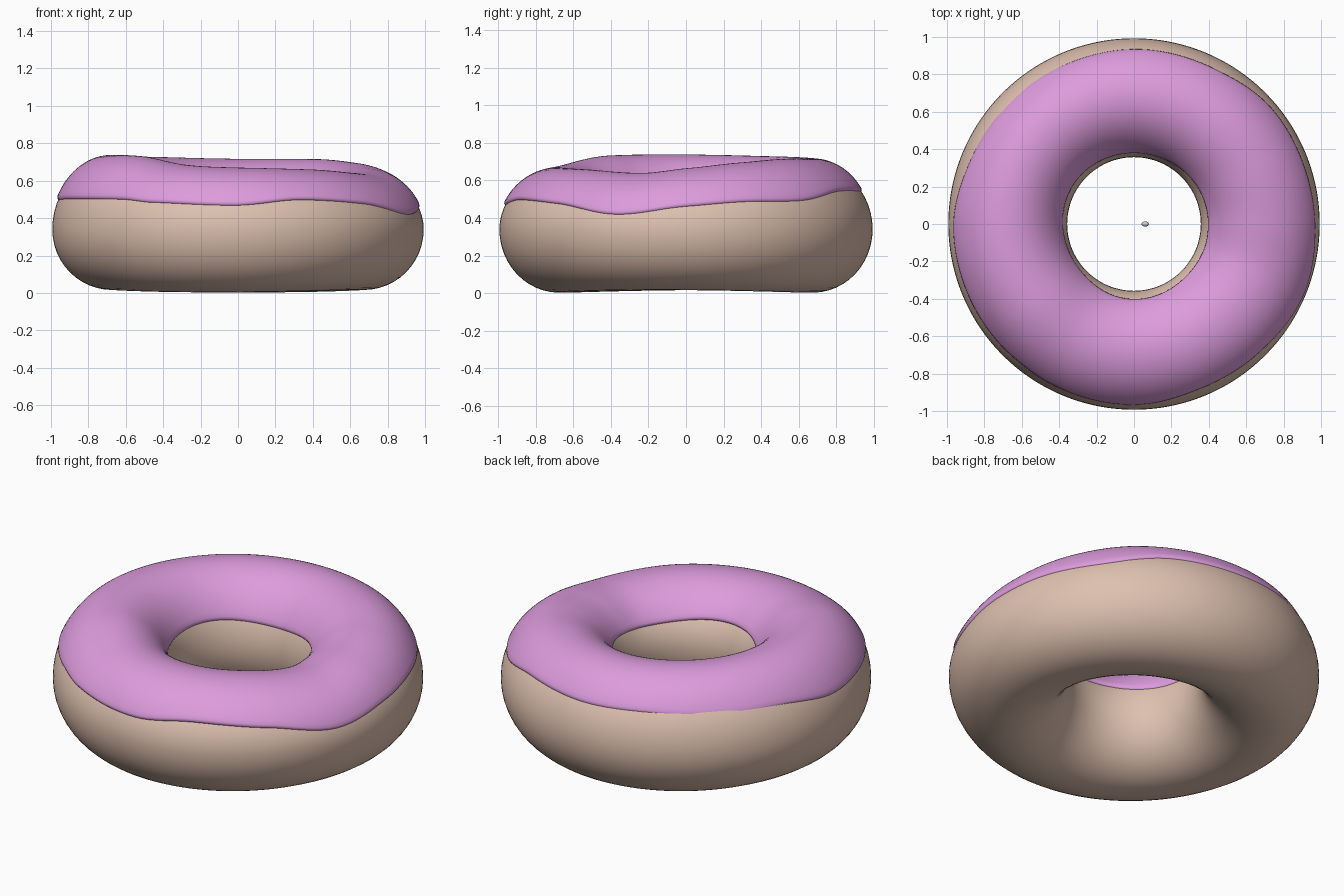
import bpy, bmesh
from math import sin, cos, pi, asin, radians

if "Cube" in bpy.data.objects:
    bpy.data.objects.remove(bpy.data.objects["Cube"])

RC, ZC = 0.675, 0.34          # centre of the ring cross-section
SEG = 144

# (angle in degrees, value) keys round the ring
RIDGE = [(0, .665), (25, .695), (50, .715), (90, .717), (135, .728), (180, .738),
         (218, .732), (248, .682), (270, .67), (305, .66), (340, .64)]
OUTER_EDGE = [(0, .46), (20, .487), (40, .492), (61, .545), (90, .54), (112, .545),
              (135, .53), (158, .535), (180, .50), (200, .505), (230, .502), (240, .485),
              (270, .467), (290, .498), (315, .475), (338, .415)]
INSET = [(0, 0), (60, .004), (90, .01), (112, .018), (135, .025), (160, .015), (180, 0), (270, 0)]


def ring_value(keys, deg):
    """Smooth periodic interpolation (monotone-ish cubic) of keys."""
    n = len(keys)
    for i in range(n):
        a0, v0 = keys[i]
        a1, v1 = keys[(i + 1) % n]
        if i == n - 1:
            a1 += 360
        if a0 <= deg < a1:
            t = (deg - a0) / (a1 - a0)
            vp, vn = keys[i - 1][1], keys[(i + 2) % n][1]
            m0, m1 = (v1 - vp) * .4, (vn - v0) * .4
            return (v0 * (2*t**3 - 3*t**2 + 1) + m0 * (t**3 - 2*t*t + t)
                    + v1 * (3*t*t - 2*t**3) + m1 * (t**3 - t*t))
    return keys[0][1]


def paint(obj, name, color):
    mat = bpy.data.materials.new(name)
    mat.diffuse_color = (*color, 1)
    mat.use_nodes = True
    mat.node_tree.nodes["Principled BSDF"].inputs["Base Color"].default_value = mat.diffuse_color
    obj.data.materials.append(mat)


def sweep(name, section):
    """Closed ring from a closed (r, z) section that changes with angle."""
    bm = bmesh.new()
    loops = []
    for i in range(SEG):
        deg = 360 * i / SEG
        a = radians(deg)
        loops.append([bm.verts.new((r * cos(a), r * sin(a), z)) for r, z in section(deg)])
    n = len(loops[0])
    for i in range(SEG):
        p, q = loops[i], loops[(i + 1) % SEG]
        for j in range(n):
            k = (j + 1) % n
            bm.faces.new((p[j], q[j], q[k], p[k])).smooth = True
    bmesh.ops.recalc_face_normals(bm, faces=bm.faces)
    me = bpy.data.meshes.new(name)
    bm.to_mesh(me)
    bm.free()
    ob = bpy.data.objects.new(name, me)
    bpy.context.collection.objects.link(ob)
    return ob


def dough_section(deg):
    top = ring_value(RIDGE, deg) - .03 - ZC
    bottom = .33 + .007 * cos(radians(2 * deg - 160))
    pts = []
    for i in range(48):
        f = 2 * pi * i / 48
        pts.append((RC + .318 * cos(f), ZC + (top if sin(f) > 0 else bottom) * sin(f)))
    return pts


def icing_section(deg):
    b = ring_value(RIDGE, deg) - ZC
    inset = ring_value(INSET, deg)
    edge = ring_value(OUTER_EDGE, deg)
    inner = .49 + .012 * sin(radians(3 * deg))
    f0 = asin((edge - ZC + .02) / b)
    f1 = pi - asin((inner - ZC + .02) / b)

    def pt(f, d):
        # the outer side is drawn in where the icing stops short
        a = .325 - d - (inset if cos(f) > 0 else 0) * max(cos(f), 0)
        return (RC + a * cos(f), ZC + (b - d) * sin(f))
    n = 32
    fs = [f0 + (f1 - f0) * i / n for i in range(n + 1)]
    pts = [pt(f, 0) for f in fs]
    # rounded lip at each rim, then back along the underside
    pts += [pt(f1 + .035, .004), pt(f1 + .055, .016), pt(f1 + .03, .03)]
    pts += [pt(f, .034) for f in reversed(fs)]
    pts += [pt(f0 - .03, .03), pt(f0 - .055, .016), pt(f0 - .035, .004)]
    return pts


# Dough ring
dough = sweep("dough", dough_section)
paint(dough, "dough_tan", (.73, .53, .43))

# Icing cap with wavy rim
icing = sweep("icing", icing_section)
paint(icing, "icing_pink", (.72, .33, .72))

# Tiny loose sprinkle in the hole
bpy.ops.mesh.primitive_uv_sphere_add(segments=16, ring_count=10, radius=1, location=(.06, 0, .34))
sprinkle = bpy.context.object
sprinkle.name = "sprinkle"
sprinkle.scale = (.02, .014, .014)
bpy.ops.object.shade_smooth()
